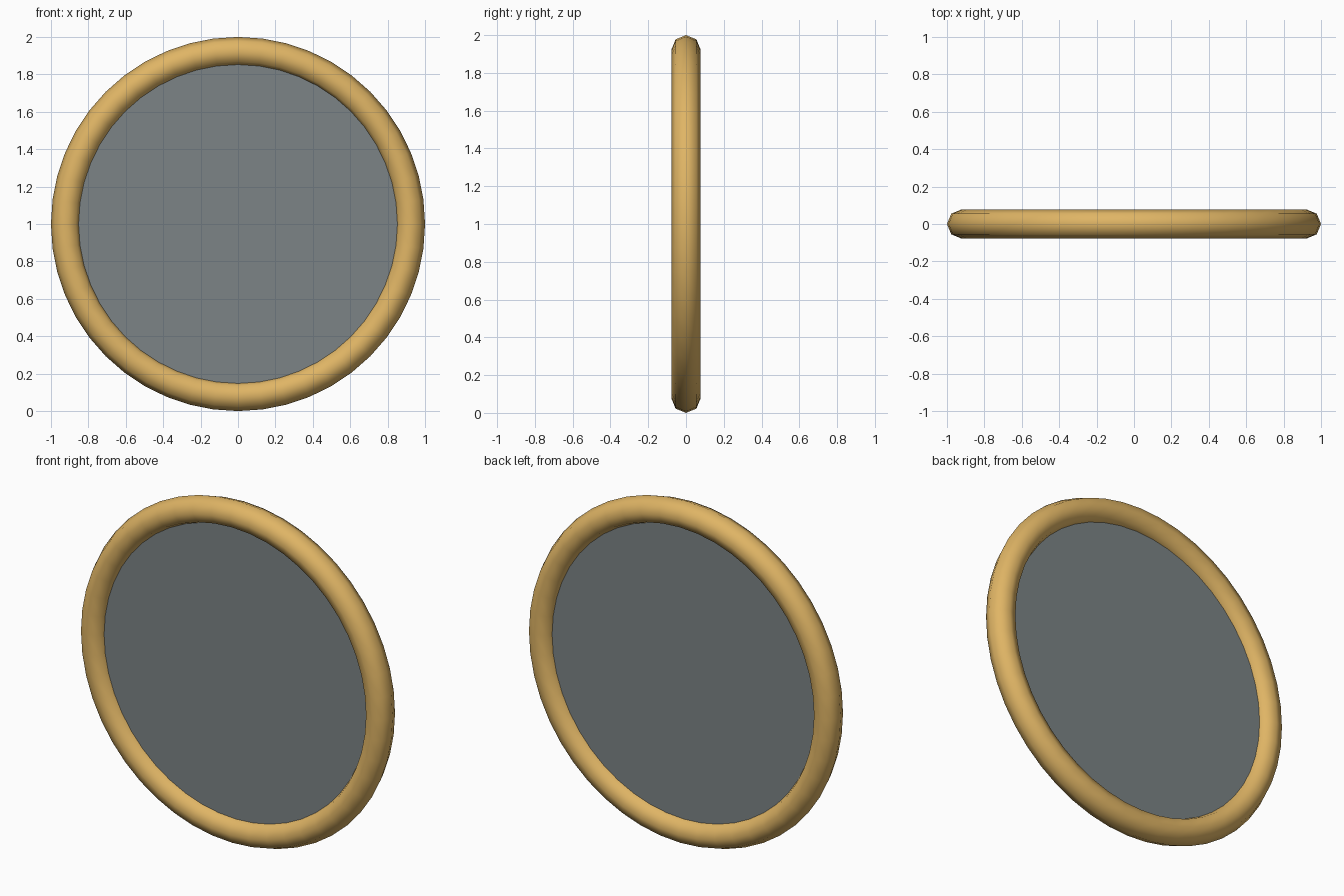
import bpy
import math

default_cube = bpy.data.objects.get("Cube")
if default_cube:
    bpy.data.objects.remove(default_cube, do_unlink=True)

SEGMENTS = 48
TUBE = 0.078
RING = 1 - TUBE


def make_material(name, rgb):
    material = bpy.data.materials.new(name)
    material.use_nodes = True
    color = (*rgb, 1)
    material.diffuse_color = color
    material.node_tree.nodes["Principled BSDF"].inputs["Base Color"].default_value = color
    return material


def finish(name, material, angle):
    part = bpy.context.object
    part.name = name
    part.data.materials.append(material)
    bpy.ops.object.shade_smooth_by_angle(angle=math.radians(angle))


gold = make_material("warm_gold", (0.74, 0.46, 0.13))
grey = make_material("slate_grey", (0.20, 0.23, 0.24))
pose = dict(location=(0, 0, 1), rotation=(math.pi / 2, 0, 0))

# Rounded rim with an eight-sided tube
bpy.ops.mesh.primitive_torus_add(
    major_radius=RING, minor_radius=TUBE,
    major_segments=SEGMENTS, minor_segments=8, **pose)
finish("rim", gold, 60)

# Flat panel, its edge hidden inside the rim
bpy.ops.mesh.primitive_cylinder_add(
    vertices=SEGMENTS, radius=0.88, depth=0.04, **pose)
finish("panel", grey, 30)
